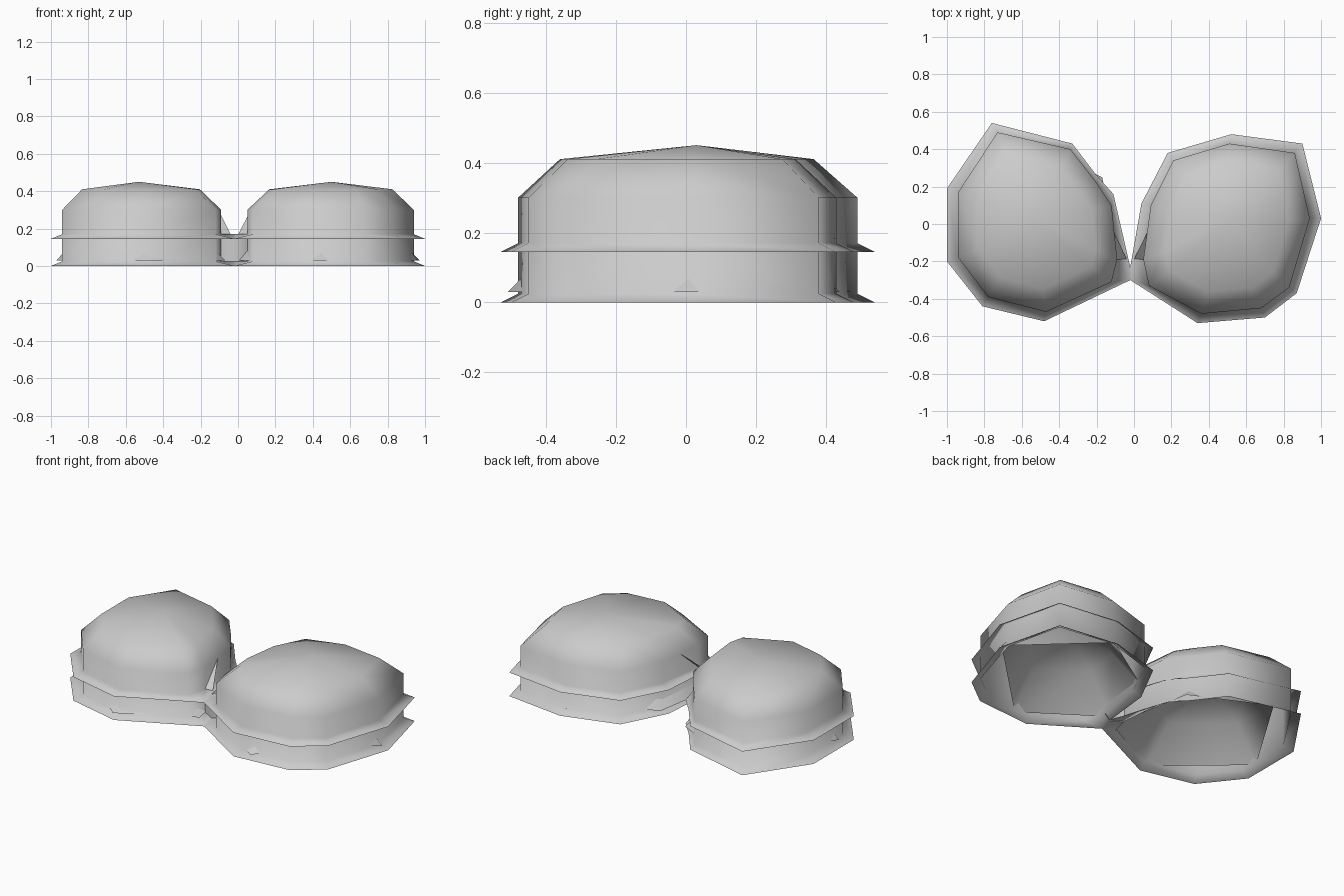
import bpy
import bmesh
from mathutils import Vector

default = bpy.data.objects.get("Cube")
if default:
    bpy.data.objects.remove(default, do_unlink=True)

grey = bpy.data.materials.new("plain grey")
grey.use_nodes = True
colour = (0.6, 0.6, 0.6, 1)
grey.diffuse_color = colour
grey.node_tree.nodes["Principled BSDF"].inputs["Base Color"].default_value = colour


def make_object(name, bm):
    """Turn a bmesh into a named smooth object with the shared material."""
    bmesh.ops.recalc_face_normals(bm, faces=bm.faces[:])
    for face in bm.faces:
        face.smooth = True
    mesh = bpy.data.meshes.new(name)
    bm.to_mesh(mesh)
    bm.free()
    mesh.materials.append(grey)
    obj = bpy.data.objects.new(name, mesh)
    bpy.context.collection.objects.link(obj)
    return obj


def add_ring(bm, points, z):
    return [bm.verts.new((x, y, z)) for x, y in points]


def bridge(bm, lower, upper):
    """Join two equal rings with quads."""
    for i in range(len(lower)):
        j = (i + 1) % len(lower)
        bm.faces.new((lower[i], lower[j], upper[j], upper[i]))


def close_to_peak(bm, ring, peak):
    """Fan a ring up to a single point."""
    top = bm.verts.new(peak)
    for i, vert in enumerate(ring):
        bm.faces.new((vert, ring[(i + 1) % len(ring)], top))


def shrink(points, centre, factor):
    """Scale an outline towards a centre."""
    mid = Vector(centre)
    return [mid + (Vector(p) - mid) * factor for p in points]


# Outer brim and wall outlines, both starting and ending at the shared neck
neck_back, neck_front = (-.02, -.23), (-.02, -.3)
right_brim = [neck_back, (-.11, .16), (-.2, .26), (-.33, .43), (-.76, .54),
              (-1, .19), (-1, -.2), (-.81, -.44), (-.48, -.52), neck_front]
right_wall = [(-.09, -.19), (-.12, .1), (-.2, .22), (-.34, .4), (-.73, .49),
              (-.94, .17), (-.94, -.18), (-.78, -.39), (-.47, -.47), (-.12, -.31)]
left_brim = [neck_back, (.04, .11), (.18, .38), (.52, .48), (.9, .43),
             (1, .03), (.87, -.37), (.7, -.5), (.34, -.53), neck_front]
left_wall = [(.05, -.19), (.09, .1), (.21, .34), (.51, .43), (.86, .38),
             (.94, .03), (.83, -.34), (.68, -.45), (.36, -.48), (.08, -.33)]

# Coarse lining outlines, whose corners just break through the wall
right_lining = [(-.07, -.27), (-.17, .25), (-.62, .47), (-.97, -.1), (-.5, -.5)]
left_lining = [(0, -.21), (.06, .15), (.51, .44), (.97, .01), (.44, -.51)]


def build_shell(name, brim, wall, centre):
    """Wall flaring into two brims, sloped shoulder and shallow peaked top."""
    bm = bmesh.new()
    rings = [add_ring(bm, wall, z) for z in (.025, .17, .3)]
    rings.append(add_ring(bm, shrink(wall, centre, .74), .41))
    for lower, upper in zip(rings, rings[1:]):
        bridge(bm, lower, upper)
    close_to_peak(bm, rings[-1], (centre[0], .03, .45))
    for z, inner in ((0, rings[0]), (.145, rings[1])):
        outer = add_ring(bm, brim, z)
        outer[0].co.z = z + .025
        bridge(bm, outer, inner)
    make_object(name, bm)


def build_lining(name, outline, centre):
    """Hollow low dome rising inside the shell."""
    bm = bmesh.new()
    rim = add_ring(bm, outline, .03)
    crown = add_ring(bm, shrink(outline, centre, .62), .22)
    bridge(bm, rim, crown)
    close_to_peak(bm, crown, (*centre, .33))
    make_object(name, bm)


def build_fin(name, wall):
    """Triangular web from high on the wall down to the neck."""
    bm = bmesh.new()
    corner = Vector(wall[0])
    high = corner.lerp(Vector(wall[1]), .5)
    points = [(*high, .3), (*corner, .17), (*neck_back, .13)]
    bm.faces.new([bm.verts.new(p) for p in points])
    make_object(name, bm)


def build_neck_web():
    """Upright band between the brims that ties the two domes together."""
    bm = bmesh.new()
    path = (right_wall[0], neck_back, left_wall[0])
    low, high = add_ring(bm, path, .02), add_ring(bm, path, .16)
    for i in range(len(path) - 1):
        bm.faces.new((low[i], low[i + 1], high[i + 1], high[i]))
    make_object("neck_web", bm)


# Both domes with their linings and neck webs
for side, brim, wall, lining, centre in (
        ("right", right_brim, right_wall, right_lining, (-.53, .01)),
        ("left", left_brim, left_wall, left_lining, (.5, -.02))):
    build_shell(side + "_shell", brim, wall, centre)
    build_lining(side + "_lining", lining, centre)
    build_fin(side + "_neck_fin", wall)
build_neck_web()
